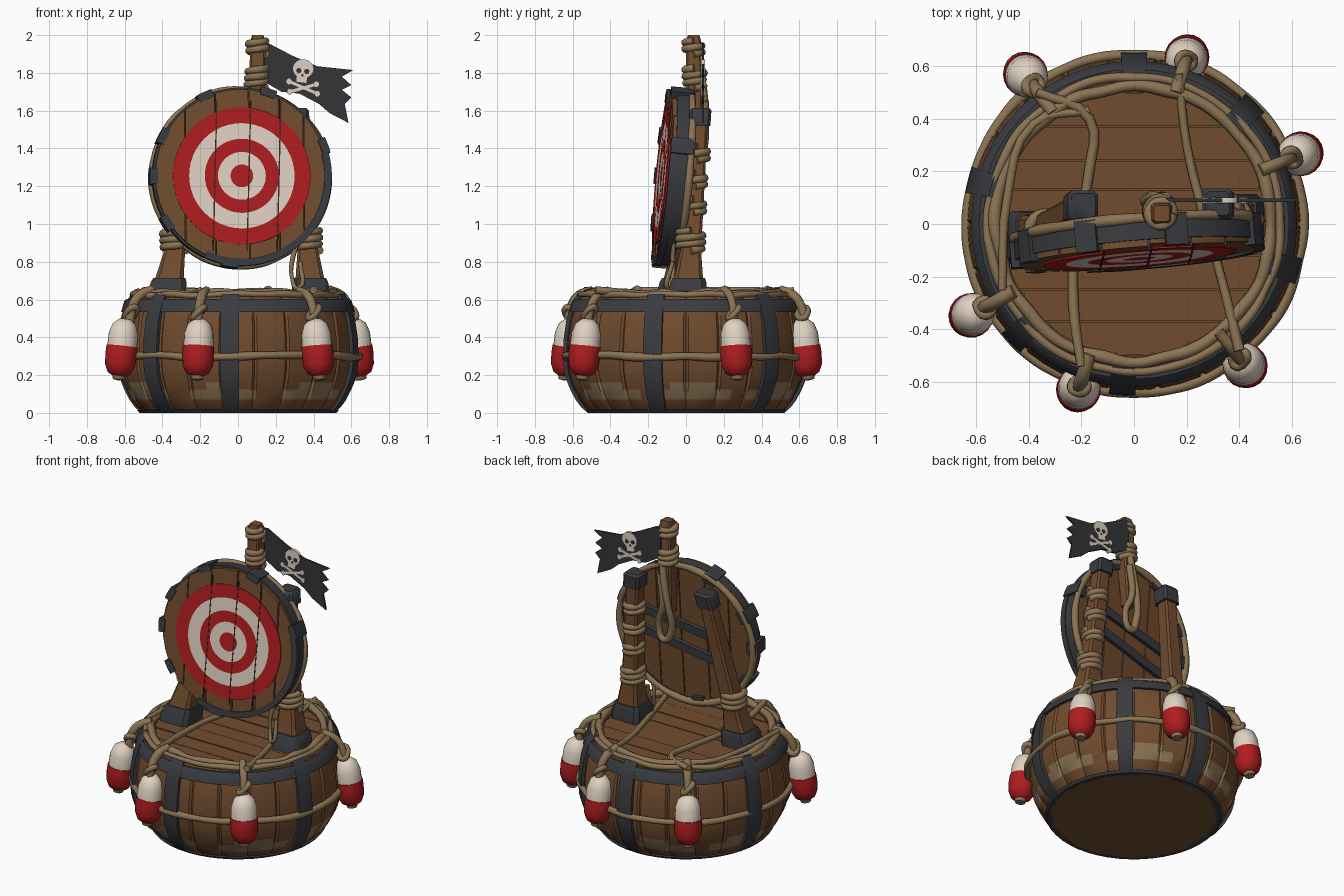
import bpy, bmesh, math, random
from math import pi, sin, cos, radians, sqrt
from mathutils import Matrix, Vector

if "Cube" in bpy.data.objects:
    bpy.data.objects.remove(bpy.data.objects["Cube"])
random.seed(4)

def material(name, col):
    m = bpy.data.materials.new(name)
    m.diffuse_color = (*col, 1)
    m.use_nodes = True
    m.node_tree.nodes["Principled BSDF"].inputs["Base Color"].default_value = m.diffuse_color
    return m
WOOD = material("brown wood", (0.165, 0.073, 0.028))
DARK = material("dark wood", (0.05, 0.022, 0.010))
ROPE = material("tan rope", (0.26, 0.175, 0.088))
IRON = material("dark iron", (0.042, 0.044, 0.050))
RED = material("red paint", (0.43, 0.012, 0.014))
CREAM = material("cream paint", (0.74, 0.64, 0.54))
CLOTH = material("black cloth", (0.034, 0.036, 0.039))

def finish(name, bm, mats, M=None, rule=None, angle=40):
    bmesh.ops.remove_doubles(bm, verts=bm.verts, dist=1e-5)
    bmesh.ops.recalc_face_normals(bm, faces=bm.faces)
    if rule:
        for f in bm.faces:
            f.material_index = rule(f.calc_center_median())
    me = bpy.data.meshes.new(name)
    bm.to_mesh(me)
    bm.free()
    for m in mats:
        me.materials.append(m)
    o = bpy.data.objects.new(name, me)
    bpy.context.collection.objects.link(o)
    if M:
        o.matrix_world = M
    bpy.ops.object.select_all(action='DESELECT')
    o.select_set(True)
    bpy.context.view_layer.objects.active = o
    bpy.ops.object.shade_smooth_by_angle(angle=radians(angle))
    return o

def revolve(name, prof, mats, angles=48, a0=0, a1=2 * pi, closed=False, M=None, rule=None, groove=None):
    full = a1 - a0 > 6.28
    if isinstance(angles, int):
        angles = [a0 + (a1 - a0) * i / angles for i in range(angles + (not full))]
    bm = bmesh.new()
    rings = []
    for i, a in enumerate(angles):
        d = groove(i) if groove else 0
        rings.append([bm.verts.new((max(r - d, 0) * cos(a), max(r - d, 0) * sin(a), z)) for r, z in prof])
    n, k = len(rings), len(prof)
    for i in range(n if full else n - 1):
        A, B = rings[i], rings[(i + 1) % n]
        for j in range(k if closed else k - 1):
            bm.faces.new((A[j], B[j], B[(j + 1) % k], A[(j + 1) % k]))
    if not full:
        bm.faces.new(rings[0])
        bm.faces.new(rings[-1])
    return finish(name, bm, mats, M, rule)

def add_prism(bm, pts, z0, z1):
    lo = [bm.verts.new((x, y, z0)) for x, y in pts]
    hi = [bm.verts.new((x, y, z1)) for x, y in pts]
    bm.faces.new(lo)
    bm.faces.new(hi)
    for i in range(len(pts)):
        j = (i + 1) % len(pts)
        bm.faces.new((lo[i], lo[j], hi[j], hi[i]))

def prism(name, pts, z0, z1, mat, M=None):
    bm = bmesh.new()
    add_prism(bm, pts, z0, z1)
    return finish(name, bm, [mat], M)

def bar(name, p, q, w, z0, z1, mat, M=None):
    # flat strip from p to q
    p, q = Vector(p), Vector(q)
    n = Vector((p.y - q.y, q.x - p.x)).normalized() * w / 2
    return prism(name, [p + n, p - n, q - n, q + n], z0, z1, mat, M)

def beam(name, pts, widths, mat):
    # square beam through points
    bm = bmesh.new()
    prev = None
    for p, w in zip(pts, widths):
        ring = [bm.verts.new((p[0] + x * w / 2, p[1] + y * w / 2, p[2]))
                for x, y in ((-1, -.75), (-.75, -1), (.75, -1), (1, -.75), (1, .75), (.75, 1), (-.75, 1), (-1, .75))]
        if prev:
            for i in range(8):
                bm.faces.new((prev[i], prev[(i + 1) % 8], ring[(i + 1) % 8], ring[i]))
        else:
            bm.faces.new(ring)
        prev = ring
    bm.faces.new(prev)
    return finish(name, bm, [mat])

def rope(name, pts, r=0.018, cyclic=False):
    cu = bpy.data.curves.new(name, 'CURVE')
    cu.dimensions = '3D'
    cu.bevel_depth, cu.bevel_resolution, cu.resolution_u = r, 2, 4
    s = cu.splines.new('BEZIER')
    s.bezier_points.add(len(pts) - 1)
    for b, p in zip(s.bezier_points, pts):
        b.co = p
        b.radius = random.uniform(.85, 1.15)
        b.handle_left_type = b.handle_right_type = 'AUTO'
    s.use_cyclic_u, cu.use_fill_caps = cyclic, True
    cu.materials.append(ROPE)
    o = bpy.data.objects.new(name, cu)
    bpy.context.collection.objects.link(o)
    return o

def wraps(name, c, r, count, step=0.035, thick=0.02):
    # stacked rope coils round a post
    pts = []
    for i in range(count * 8 + 1):
        a = i * pi / 4
        pts.append((c[0] + r * cos(a), c[1] + r * sin(a), c[2] + step * i / 8))
    rope(name, pts, thick)

def planks(name, R, edges, z0, z1, mat, M):
    bm = bmesh.new()
    for a, b in zip(edges, edges[1:]):
        xs = [a + .003 + (b - a - .006) * i / 8 for i in range(9)]
        ys = [sqrt(max(R * R - x * x, 1e-4)) for x in xs]
        pts = list(zip(xs, ys)) + [(x, -y) for x, y in reversed(list(zip(xs, ys)))]
        add_prism(bm, pts, z0, z1 + random.uniform(-.006, .004))
    return finish(name, bm, [mat], M)

# barrel base with staves and a ragged pale band near the bottom
side = [(.50, 0), (.535, .03), (.565, .07), (.593, .125), (.608, .16), (.625, .22), (.632, .3),
        (.627, .4), (.612, .5), (.587, .58), (.56, .622)]
staves = [2 * pi * (s + t) / 22 for s in range(22) for t in (0, .07, .5, .93)]
def barrel_colour(c):
    ragged = .13 + .04 * sin(7 * math.atan2(c.y, c.x) + 1)
    return int(.07 < c.z < ragged and c.xy.length > .5)
revolve("barrel_body", [(0, .0)] + side + [(.50, .622), (.50, .58), (0, .58)], [WOOD, ROPE], staves,
        groove=lambda i: .01 if i % 4 == 0 else 0, rule=barrel_colour)
planks("deck_planks", .505, [-.5, -.37, -.25, -.12, 0, .13, .24, .37, .5], .58, .617, WOOD,
       Matrix.Rotation(pi / 2, 4, 'Z'))
revolve("top_iron_hoop", [(.60, .535), (.619, .535), (.602, .592), (.588, .604), (.57, .604)], [IRON], closed=True)
revolve("bottom_iron_hoop", [(.49, 0), (.522, 0), (.534, .015), (.51, .02)], [IRON], closed=True)
strap = [(r + .02, z) for r, z in side] + [(.56, .64), (.525, .64), (.52, .62)] + side[::-1]
for k, deg in enumerate((-16, 45, 90, 165, 224, 266)):
    a = radians(deg)
    revolve(f"barrel_strap_{k}", strap, [IRON], 4, a - .078, a + .078, closed=True)

# ropes around the barrel and over the deck
def ring(r, z, n=28, j=.007):
    return [((r + random.uniform(-j, j)) * cos(2 * pi * i / n), (r + random.uniform(-j, j)) * sin(2 * pi * i / n),
             z + random.uniform(-j, j)) for i in range(n)]
rope("middle_rope", ring(.64, .3), .021, True)
rope("rim_rope", ring(.522, .632), .023, True)
rope("outer_rim_rope", ring(.558, .625), .017, True)
rope("deck_rope_left", [(-.2, -.54, .65), (-.23, -.3, .63), (-.22, -.05, .63), (-.17, .2, .63), (-.17, .4, .64), (-.37, .5, .65)])
rope("deck_rope_right", [(.4, -.48, .65), (.33, -.2, .63), (.26, .05, .63), (.2, .3, .63), (.17, .57, .65)])
rope("deck_rope_corner", [(-.5, -.25, .65), (-.48, .1, .65), (-.38, .38, .65), (-.17, .43, .64)])

# hanging floats
float_prof = [(0, -.17), (.03, -.165), (.036, -.145), (.062, -.13), (.08, -.09), (.085, -.03), (.083, .012),
              (.079, .012), (.078, .08), (.062, .13), (.03, .157), (0, .16)]
for k, (x, y) in enumerate([(-.41, .565), (.2, .63), (.63, .265), (.42, -.535), (-.21, -.625), (-.615, -.345)]):
    a = math.atan2(y, x)
    M = Matrix.Translation((x, y, .34)) @ Matrix.Rotation(a, 4, 'Z') @ Matrix.Rotation(-.12, 4, 'Y')
    revolve(f"float_{k}", float_prof, [ROPE, RED, CREAM], 20, M=M,
            rule=lambda c: 0 if c.z < -.139 else (1 if c.z < .0121 else 2))
    u = Vector((cos(a), sin(a), 0))
    up = Vector((0, 0, 1))
    t = Vector((-u.y, u.x, 0))
    rope(f"float_cord_{k}", [u * .66 + up * .47, u * .645 + up * .55, u * .60 + up * .62, u * .52 + up * .65], .024)
    rope(f"float_knot_{k}", [u * .655 + up * .5 - t * .03, u * .675 + up * .53, u * .65 + up * .56 + t * .03,
                             u * .62 + up * .53], .017, True)

# two posts with iron feet, caps and rope lashings
posts = [("left", (-.375, -.05), (-.2, .065)), ("right", (.385, .01), (.32, .075))]
for side_name, b, t in posts:
    def at(z):
        f = (z - .65) / .92
        return (b[0] + (t[0] - b[0]) * f, b[1] + (t[1] - b[1]) * f, z)
    beam(side_name + "_post", [at(.6), at(.7), at(.86), at(1.57)], [.18, .155, .11, .085], WOOD)
    beam(side_name + "_foot", [at(.61), at(.69), at(.715)], [.21, .19, .17], IRON)
    beam(side_name + "_cap", [at(1.52), at(1.6), at(1.615)], [.115, .115, .09], IRON)
    wraps(side_name + "_low_lashing", at(.86), .062, 3)
    if side_name == "right":
        for z in (1.06, 1.2, 1.34):
            wraps(f"right_lashing_{z}", at(z), .052, 2)
rope("post_loop", [(.33, -.06, .93), (.29, -.07, .82), (.285, -.07, .72), (.32, -.1, .66), (.33, -.07, .8)], .012)

# round target board: local x right, y up, z toward the front
D = Matrix.Translation((.016, -.075, 1.25)) @ Matrix.Rotation(.08, 4, 'Z') @ Matrix.Rotation(pi / 2 - .09, 4, 'X')
edges = [-.458, -.3, -.14, .04, .2, .33, .458]
planks("target_planks", .46, edges, -.045, .05, WOOD, D)
revolve("target_iron_rim", [(.445, -.05), (.472, -.05), (.472, .028), (.445, .028)], [IRON], 56, closed=True, M=D)
revolve("target_iron_lip", [(.44, .02), (.478, .02), (.478, .056), (.44, .056)], [IRON], 30, radians(-115), radians(15),
        closed=True, M=D)
rim = rope("target_rim_rope", [(.466 * cos(i * pi / 14), .466 * sin(i * pi / 14), -.055) for i in range(28)], .021, True)
rim.matrix_world = D
radii = [0, .06, .127, .197, .28, .365]
for k in range(5):
    revolve(f"target_ring_{k}", [(radii[k], .05), (radii[k + 1], .05), (radii[k + 1], .057), (radii[k], .057)],
            [CREAM if k % 2 else RED], 48, closed=True, M=D)
for k, x in enumerate((-.14, .04, .2)):
    bar(f"board_slit_{k}", (x - .015, -.4), (x + .01, .4), .007, .05, .0585, DARK, D)
for k, deg in enumerate((20, 72, 114, 153, 180, 212, 262)):
    a = radians(deg)
    revolve(f"rim_clamp_{k}", [(.425, -.065), (.488, -.065), (.488, .056), (.445, .056), (.445, .03), (.425, .03)],
            [IRON], 4, a - .09, a + .09, closed=True, M=D)
bar("back_strap_upper", (.36, .12), (-.3, .0), .055, -.07, -.045, IRON, D)
bar("back_strap_lower", (.36, -.02), (-.3, -.16), .055, -.07, -.045, IRON, D)

# mast with lashings and a hanging rope behind
beam("mast", [(.085, .05, 1.4), (.1, .045, 1.7), (.105, .04, 1.97), (.105, .04, 2.0)], [.07, .085, .08, .06], WOOD)
wraps("mast_low_lashing", (.098, .045, 1.72), .048, 3)
wraps("mast_top_lashing", (.103, .04, 1.9), .046, 2)
rope("mast_hanging_rope", [(.11, .09, 1.73), (.09, .1, 1.6), (.06, .1, 1.45), (.05, .08, 1.3), (.1, .085, 1.22),
                           (.14, .085, 1.32), (.1, .1, 1.45), (.12, .1, 1.65)], .021)

# ragged flag with skull and crossed bones: local x right, y up
F = Matrix.Translation((0, .09, 0)) @ Matrix.Rotation(pi / 2, 4, 'X')
prism("flag", [(.12, 1.955), (.155, 1.96), (.29, 1.89), (.42, 1.835), (.61, 1.815), (.55, 1.78), (.6, 1.735),
               (.55, 1.71), (.6, 1.67), (.565, 1.635), (.585, 1.535), (.485, 1.587), (.43, 1.635),
               (.325, 1.69), (.23, 1.70), (.145, 1.75), (.12, 1.76)], -.006, .006, CLOTH, F)
def oval(cx, cy, rx, ry, n=18):
    return [(cx + rx * cos(2 * pi * i / n), cy + ry * sin(2 * pi * i / n)) for i in range(n)]
prism("skull", oval(.345, 1.822, .054, .05), -.010, .010, CREAM, F)
bar("skull_jaw", (.342, 1.80), (.335, 1.75), .055, -.0098, .0098, CREAM, F)
for k, (x, y, r) in enumerate([(.322, 1.812, .014), (.364, 1.808, .014), (.341, 1.787, .007)]):
    prism(f"skull_hole_{k}", oval(x, y, r, r, 10), -.012, .012, CLOTH, F)
for k, (p, q) in enumerate([((.27, 1.755), (.42, 1.69)), ((.275, 1.70), (.415, 1.74))]):
    bar(f"bone_{k}", p, q, .016, -.0095 - k * .0004, .0095 + k * .0004, CREAM, F)
    for j, e in enumerate((p, q)):
        prism(f"bone_end_{k}_{j}", oval(e[0], e[1], .014, .016, 10), -.0102, .0102, CREAM, F)
